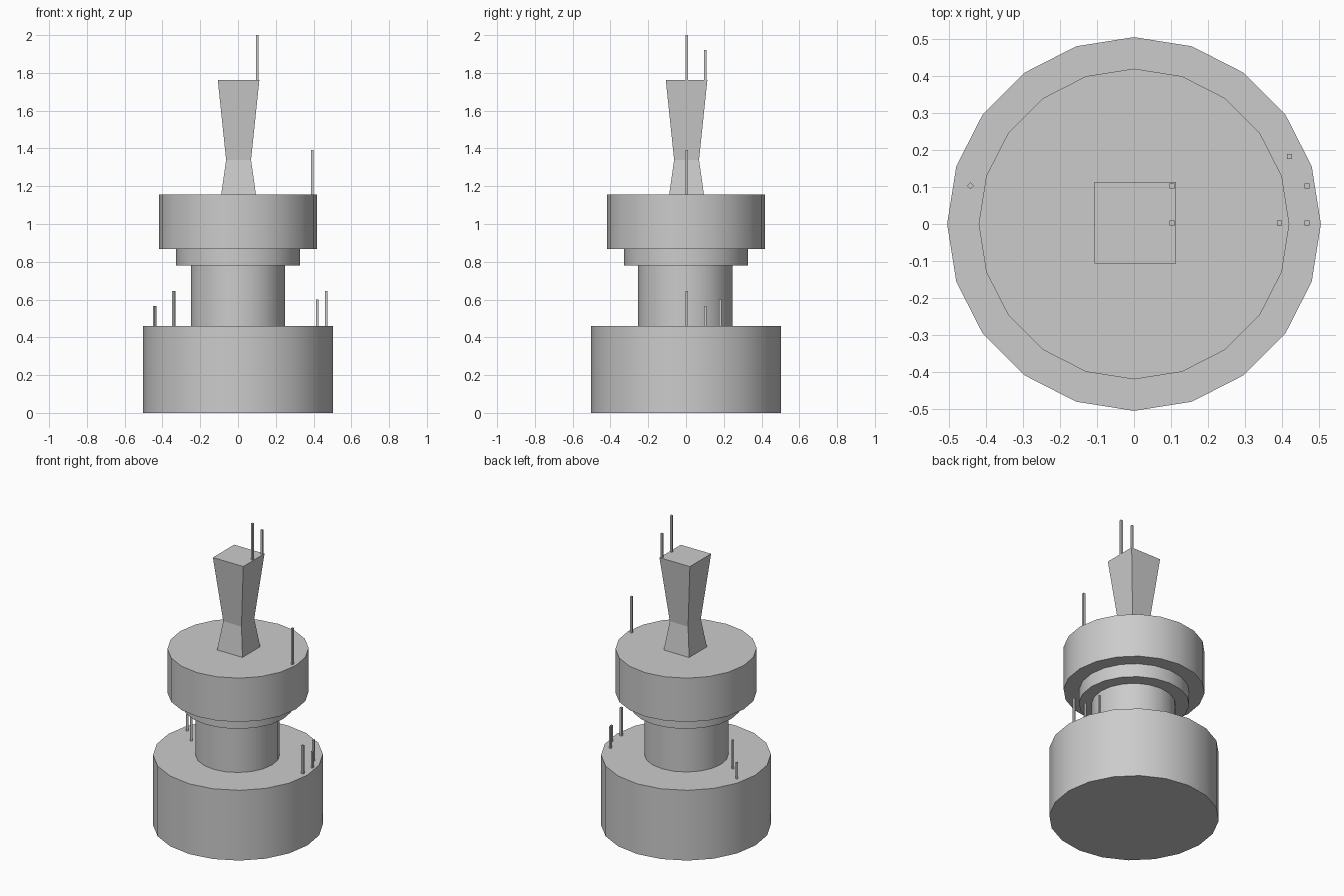
import bpy
from math import radians, sqrt

if "Cube" in bpy.data.objects:
    bpy.data.objects.remove(bpy.data.objects["Cube"])


def drum(name, radius, z0, z1, y=0.0):
    # 20-sided round section with smooth sides and crisp rims
    bpy.ops.mesh.primitive_cylinder_add(vertices=20, radius=radius, depth=z1 - z0,
                                        location=(0, y, (z0 + z1) / 2))
    ob = bpy.context.object
    ob.name = name
    bpy.ops.object.shade_smooth_by_angle(angle=radians(30))
    return ob


def rod(name, x, y, z0, z1, turn=45):
    # thin square antenna; turn=45 aligns its faces with the axes
    bpy.ops.mesh.primitive_cylinder_add(vertices=4, radius=0.0135 / sqrt(2), depth=z1 - z0,
                                        location=(x, y, (z0 + z1) / 2),
                                        rotation=(0, 0, radians(turn)))
    bpy.context.object.name = name


# Stacked body
drum("base", 0.504, 0.0, 0.46)
drum("column", 0.25, 0.46, 0.78, y=-0.004)
drum("collar", 0.328, 0.78, 0.868)
drum("upper_drum", 0.419, 0.868, 1.155)

# Waisted square tower, lofted from three square sections
verts, faces = [], []
for half, z in [(0.092, 1.155), (0.066, 1.34), (0.11, 1.762)]:
    verts += [(0.003 + sx * half, 0.003 + sy * half, z)
              for sx, sy in ((-1, -1), (1, -1), (1, 1), (-1, 1))]
for ring in (0, 4):
    for i in range(4):
        j = (i + 1) % 4
        faces.append((ring + i, ring + j, ring + 4 + j, ring + 4 + i))
faces += [(3, 2, 1, 0), (8, 9, 10, 11)]
mesh = bpy.data.meshes.new("tower")
mesh.from_pydata(verts, [], faces)
bpy.context.collection.objects.link(bpy.data.objects.new("tower", mesh))

# Antennas on the tower, the upper drum and the base
rod("tower_antenna_tall", 0.102, 0.003, 1.755, 2.0)
rod("tower_antenna_short", 0.102, 0.103, 1.755, 1.92)
rod("drum_antenna", 0.392, 0.003, 1.15, 1.392)
rod("base_antenna_right_tall", 0.467, 0.003, 0.455, 0.645)
rod("base_antenna_right_short", 0.467, 0.103, 0.455, 0.566)
rod("base_antenna_right_back", 0.42, 0.182, 0.455, 0.6)
rod("base_antenna_left_tall", -0.34, 0.0, 0.455, 0.645, turn=0)
rod("base_antenna_left_short", -0.441, 0.103, 0.455, 0.566, turn=0)
